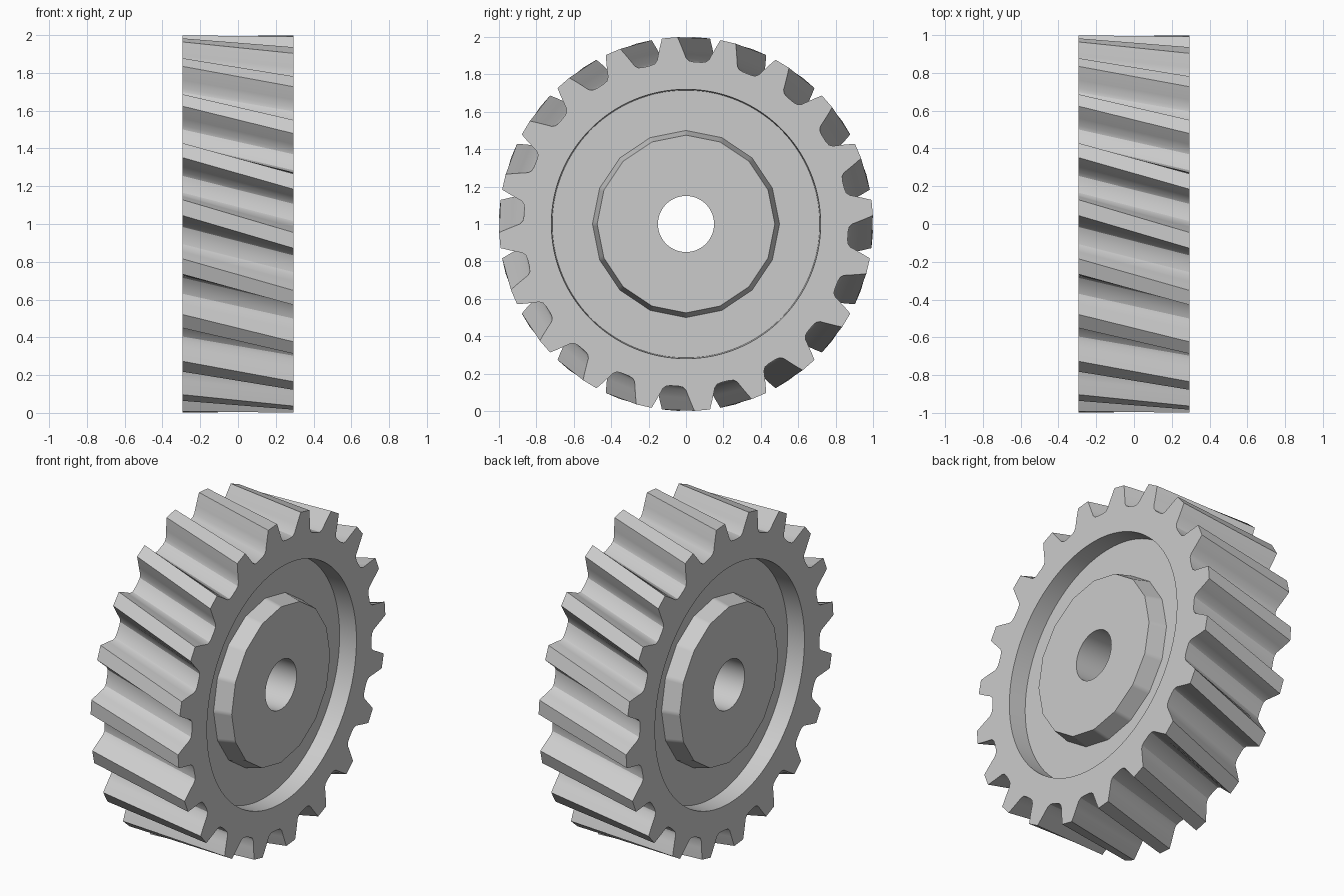
import bpy, bmesh
from math import sin, cos, pi, radians

if "Cube" in bpy.data.objects:
    bpy.data.objects.remove(bpy.data.objects["Cube"])

TEETH, PER, HUB_SIDES = 20, 12, 16
N = TEETH * PER
HALF_W, FLOOR_X, HUB_X = 0.295, 0.185, 0.29

# Half tooth profile: (degrees from tooth centre, radius), tip to root
HALF = [(2.4, 1.0), (3.2, 0.965), (4.0, 0.93), (5.0, 0.888), (6.0, 0.873), (7.5, 0.868)]
TOOTH = [(-a, r) for a, r in reversed(HALF)] + HALF


def tooth_ring(x, twist):
    pts = []
    for t in range(TEETH):
        for a, r in TOOTH:
            th = radians(t * 360 / TEETH + a + twist)
            pts.append((x, r * cos(th), 1 + r * sin(th)))
    return pts


def ring(x, r, sides=0):
    """Circle, or a regular polygon resampled to N points."""
    pts = []
    for k in range(N):
        th = (k - PER // 2) * 2 * pi / N
        rad = r
        if sides:
            step = 2 * pi / sides
            rad = r * cos(step / 2) / cos(th % step - step / 2)
        pts.append((x, rad * cos(th), 1 + rad * sin(th)))
    return pts


def side_rings(s):
    """Rings of one side, from the teeth inward to the bore."""
    return [
        tooth_ring(s * HALF_W, s * 5),
        ring(s * HALF_W, 0.72),              # rim edge
        ring(s * FLOOR_X, 0.715),            # recess floor
        ring(s * FLOOR_X, 0.50, HUB_SIDES),  # hub base
        ring(s * HUB_X, 0.475, HUB_SIDES),   # hub face
        ring(s * HUB_X, 0.15),               # bore
    ]


# Helical gear: closed loft through both sides
bm = bmesh.new()
loops = [[bm.verts.new(p) for p in pts] for pts in side_rings(1) + side_rings(-1)[::-1]]
for a, b in zip(loops, loops[1:] + loops[:1]):
    for k in range(N):
        j = (k + 1) % N
        bm.faces.new((a[k], a[j], b[j], b[k]))
bmesh.ops.recalc_face_normals(bm, faces=bm.faces)
mesh = bpy.data.meshes.new("helical_gear")
bm.to_mesh(mesh)
bm.free()
gear = bpy.data.objects.new("helical_gear", mesh)
bpy.context.collection.objects.link(gear)
bpy.context.view_layer.objects.active = gear
gear.select_set(True)
bpy.ops.object.shade_smooth_by_angle(angle=radians(30))
